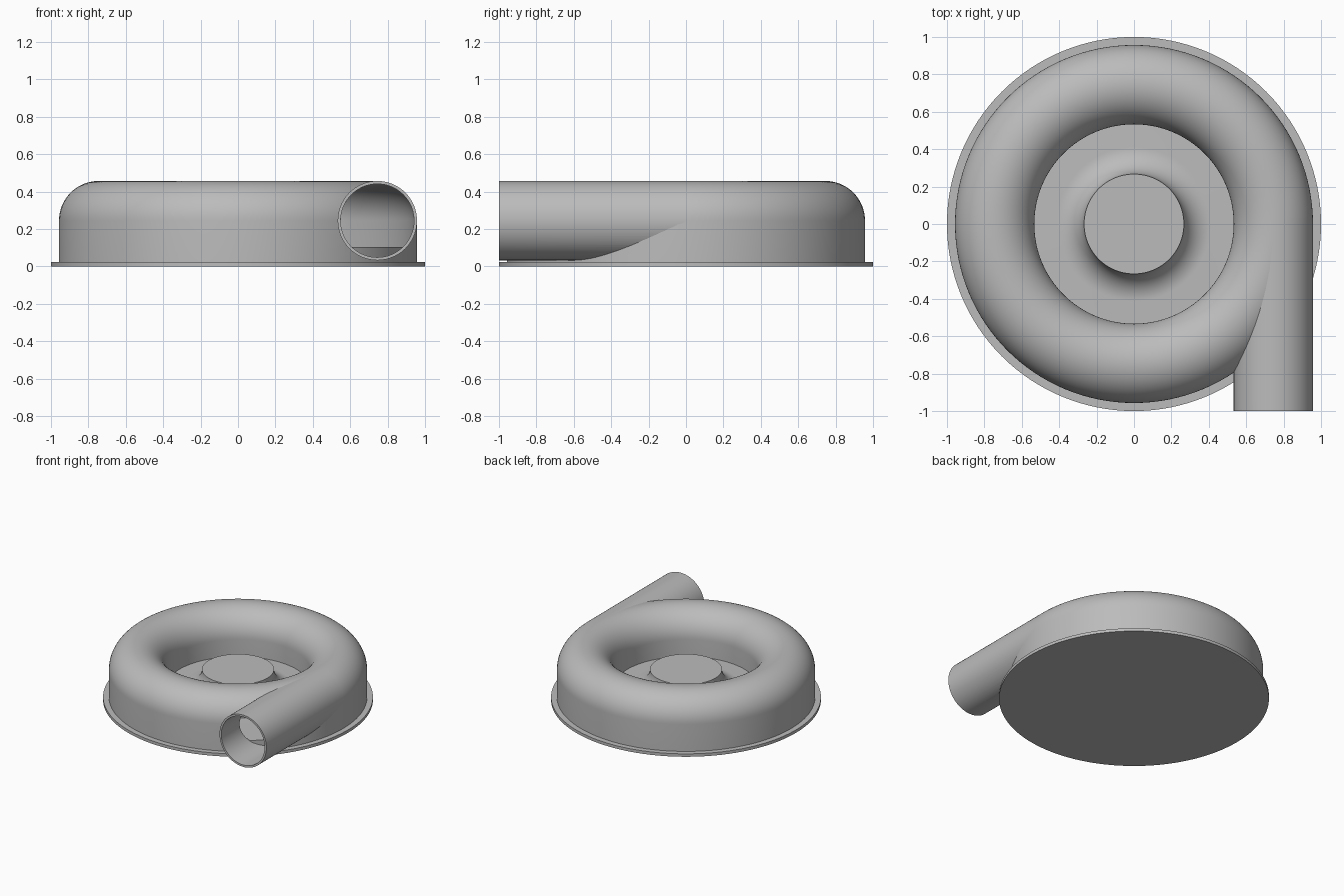
import bpy, bmesh
from math import sin, cos, pi, radians
from mathutils import Matrix, Vector

cube = bpy.data.objects.get("Cube")
if cube:
    bpy.data.objects.remove(cube, do_unlink=True)

RING, TUBE, WALL = 0.745, 0.212, 0.016   # scroll centre radius, tube radius, wall
AXIS_Z, PLATE, FLOOR = 0.245, 0.024, 0.105

grey = bpy.data.materials.new("cast grey")
grey.use_nodes = True
colour = (0.5, 0.5, 0.5, 1)
grey.diffuse_color = colour
grey.node_tree.nodes["Principled BSDF"].inputs["Base Color"].default_value = colour


def make(name, bm):
    bmesh.ops.remove_doubles(bm, verts=bm.verts, dist=0.00005)
    bmesh.ops.recalc_face_normals(bm, faces=bm.faces)
    mesh = bpy.data.meshes.new(name)
    bm.to_mesh(mesh)
    bm.free()
    obj = bpy.data.objects.new(name, mesh)
    bpy.context.collection.objects.link(obj)
    mesh.materials.append(grey)
    return obj


def arc(cx, cz, r, start, end, steps):
    angles = [radians(start + (end - start) * i / steps) for i in range(steps + 1)]
    return [(cx + r * cos(a), cz + r * sin(a)) for a in angles]


def revolve(name, profile, closed, steps=128):
    bm = bmesh.new()
    verts = [bm.verts.new((r, 0, z)) for r, z in profile]
    pairs = list(zip(verts, verts[1:]))
    if closed:
        pairs.append((verts[-1], verts[0]))
    edges = [bm.edges.new(p) for p in pairs]
    bmesh.ops.spin(bm, geom=verts + edges, cent=(0, 0, 0), axis=(0, 0, 1),
                   angle=2 * pi, steps=steps, use_merge=False)
    return make(name, bm)


def tube_along_y(name, radius, front, back):
    bm = bmesh.new()
    place = Matrix.Translation(Vector((RING, (front + back) / 2, AXIS_Z)))
    bmesh.ops.create_cone(bm, cap_ends=True, segments=96, radius1=radius,
                          radius2=radius, depth=back - front,
                          matrix=place @ Matrix.Rotation(pi / 2, 4, "X"))
    return make(name, bm)


def cut(obj, cutter):
    mod = obj.modifiers.new("cut", "BOOLEAN")
    mod.operation, mod.solver, mod.object = "DIFFERENCE", "EXACT", cutter
    bpy.context.view_layer.objects.active = obj
    bpy.ops.object.modifier_apply(modifier=mod.name)


# Base flange
base = revolve("base_flange", [(0, 0), (1, 0), (1, PLATE), (0, PLATE)], False)

# Raised floor with flared centre hub
flare = FLOOR + 0.145
hub = revolve("floor_and_hub",
              [(0, flare)] + arc(0.267 + 0.145, flare, 0.145, 180, 270, 16)
              + [(0.945, FLOOR), (0.945, PLATE), (0, PLATE)], False)

# Domed ring casing, a shell with straight walls below the dome
inner = TUBE - WALL
outside = arc(RING, AXIS_Z, TUBE, 0, 180, 32)
inside = arc(RING, AXIS_Z, inner, 180, 0, 32)
casing = revolve("scroll_casing",
                 [(RING + TUBE, PLATE)] + outside
                 + [(RING - TUBE, FLOOR - 0.01), (RING - inner, FLOOR - 0.01)]
                 + inside + [(RING + inner, PLATE)], True)

# Tangential outlet pipe, opened into the casing
pipe = tube_along_y("outlet_pipe", TUBE, -1, 0)
bore = tube_along_y("bore_cutter", inner, -1.2, 0.1)
short_bore = tube_along_y("casing_cutter", inner, -1.2, -0.01)
cavity = revolve("cavity_cutter",
                 [(RING + inner, -0.1), (RING - inner, -0.1)] + inside, True)
cut(pipe, bore)
cut(pipe, cavity)
cut(casing, short_bore)
for helper in (bore, short_bore, cavity):
    bpy.data.objects.remove(helper, do_unlink=True)

# Smooth curves, crisp rims
for obj in (base, hub, casing, pipe):
    bpy.ops.object.select_all(action="DESELECT")
    obj.select_set(True)
    bpy.context.view_layer.objects.active = obj
    bpy.ops.object.shade_smooth_by_angle(angle=radians(30))
